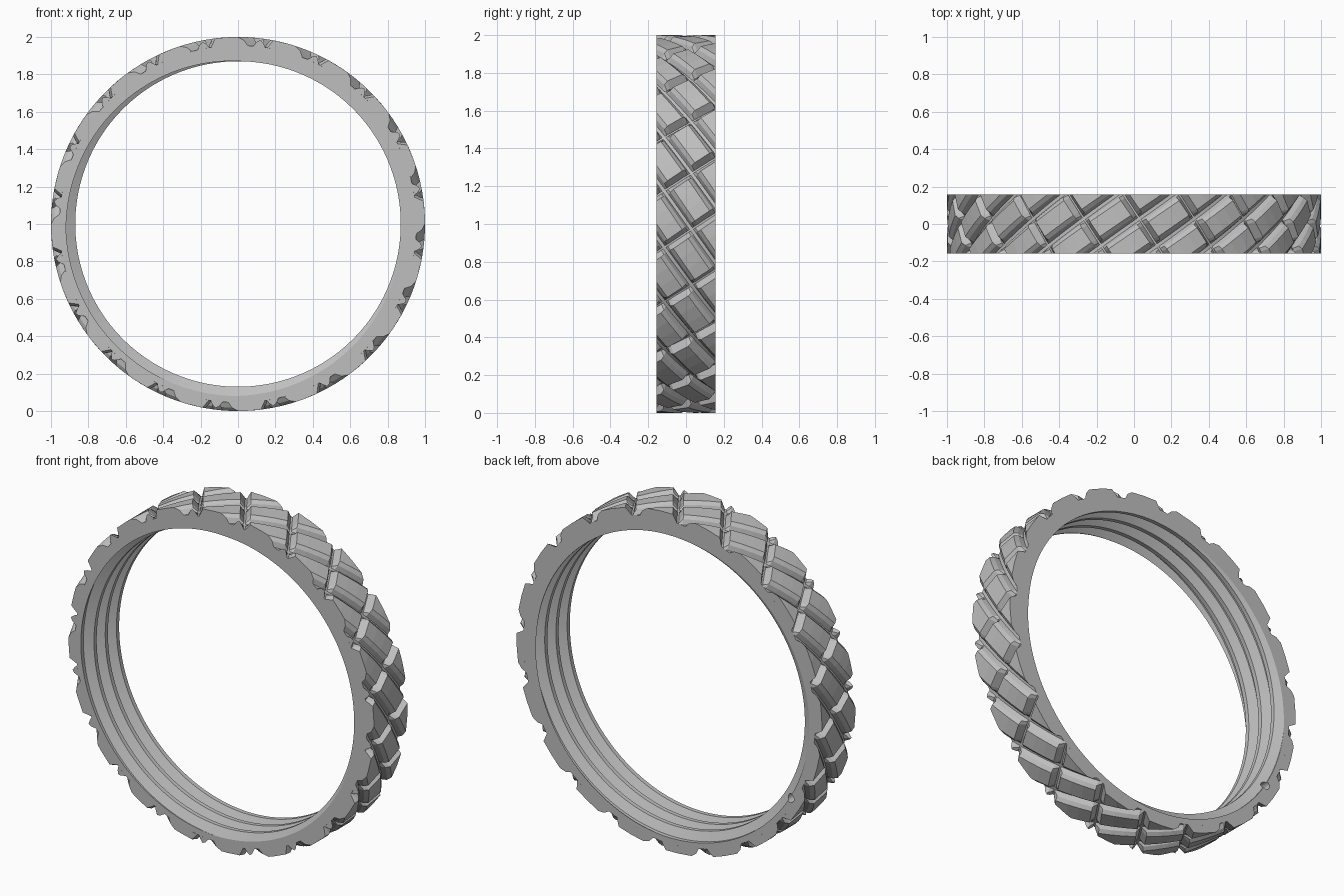
import bpy, bmesh, math

if "Cube" in bpy.data.objects:
    bpy.data.objects.remove(bpy.data.objects["Cube"], do_unlink=True)

H = 0.157            # half width of the ring
FLOOR = 0.955        # radius of the groove floor
COUNT = 20           # tread blocks around
A = math.tau / COUNT

grey = bpy.data.materials.new("light_grey")
grey.use_nodes = True
grey.diffuse_color = (0.52, 0.52, 0.52, 1)
grey.node_tree.nodes["Principled BSDF"].inputs["Base Color"].default_value = (0.52, 0.52, 0.52, 1)


def wrap(theta, y, r):
    return (r * math.cos(theta), y, 1 + r * math.sin(theta))


def finish(bm, name):
    bmesh.ops.recalc_face_normals(bm, faces=bm.faces)
    mesh = bpy.data.meshes.new(name)
    bm.to_mesh(mesh)
    bm.free()
    mesh.materials.append(grey)
    ob = bpy.data.objects.new(name, mesh)
    bpy.context.collection.objects.link(ob)
    return ob


# Ring body with a helical thread inside
PITCH, CREST, ROOT = 0.105, 0.87, 0.92
STEPS = 160


def thread_radius(t):
    d = abs(t - round(t))
    return CREST + (ROOT - CREST) * min(1, max(0, (d - 0.12) / 0.26))


bm = bmesh.new()
columns = []
for k in range(STEPS + 1):
    phi = math.tau * k / STEPS
    theta = phi + math.pi / 4
    shift = -H - PITCH * phi / math.tau
    loop = [(-H, FLOOR), (H, FLOOR)]
    for n in range(6, -2, -1):
        for off in (0.62, 0.38, 0.12, -0.12):
            y = min(H, max(-H, (n + off) * PITCH + shift))
            loop.append((y, thread_radius((y - shift) / PITCH)))
    columns.append([bm.verts.new(wrap(theta, y, r)) for y, r in loop])
rows = len(columns[0])
for c0, c1 in zip(columns, columns[1:]):
    for i in range(rows):
        j = (i + 1) % rows
        bm.faces.new((c0[i], c0[j], c1[j], c1[i]))
bmesh.ops.remove_doubles(bm, verts=bm.verts, dist=1e-5)
bmesh.ops.dissolve_degenerate(bm, dist=1e-5, edges=bm.edges)
body = finish(bm, "ring_body")

# Small blind hole in the back face
ang = math.radians(211)
bpy.ops.mesh.primitive_cylinder_add(vertices=24, radius=0.024, depth=0.12,
                                    location=wrap(ang, H, 0.925),
                                    rotation=(math.pi / 2, 0, 0))
cutter = bpy.context.object
cutter.name = "hole_cutter"
cutter.hide_render = True
cutter.data.materials.append(grey)
mod = body.modifiers.new("hole", 'BOOLEAN')
mod.operation = 'DIFFERENCE'
mod.object = cutter
bpy.ops.object.select_all(action='DESELECT')
body.select_set(True)
bpy.context.view_layer.objects.active = body
bpy.ops.object.modifier_apply(modifier=mod.name)
bpy.data.objects.remove(cutter, do_unlink=True)
bpy.ops.object.shade_smooth_by_angle(angle=math.radians(20))

# Tread blocks: laid out flat as (angle, y, height), trimmed, then wrapped
ROW = 0.145                       # y step between neighbouring blocks
CROSS = (0.10, ROW)               # step along a cross groove
MAIN = (0.10 - A, ROW)            # step along a main groove
PROFILE = [(-0.45, 0), (-0.38, 0.028), (-0.27, 0.045),
           (0.27, 0.045), (0.38, 0.028), (0.45, 0)]
STATIONS = [(-0.48, 0.06), (-0.39, 1), (-0.13, 1), (0.13, 1), (0.39, 1), (0.48, 0.06)]


def add_block(bm, ct, cy):
    rings = []
    for u, scale in STATIONS:
        rings.append([bm.verts.new((ct + u * MAIN[0] + v * CROSS[0],
                                    cy + u * MAIN[1] + v * CROSS[1],
                                    h * scale)) for v, h in PROFILE])
    n = len(PROFILE)
    for r0, r1 in zip(rings, rings[1:]):
        for i in range(n):
            j = (i + 1) % n
            bm.faces.new((r0[i], r0[j], r1[j], r1[i]))
    bm.faces.new(rings[0])
    bm.faces.new(rings[-1])


bm = bmesh.new()
slope_cross = CROSS[0] / ROW
for i in range(COUNT):
    for j in range(-3, 4):
        # block centre, from the cross groove and main groove offsets
        y = (0.17 + 0.05 - A / 2 + j * A) * ROW / A
        add_block(bm, -0.05 + A / 2 + i * A + slope_cross * y, y)
for side in (-1, 1):
    cut = bmesh.ops.bisect_plane(bm, geom=bm.verts[:] + bm.edges[:] + bm.faces[:],
                                 plane_co=(0, side * H, 0), plane_no=(0, side, 0),
                                 clear_outer=True)
    edges = [e for e in cut["geom_cut"] if isinstance(e, bmesh.types.BMEdge)]
    bmesh.ops.holes_fill(bm, edges=edges, sides=0)
for v in bm.verts:
    v.co = wrap(v.co.x, v.co.y, FLOOR + v.co.z)
finish(bm, "tread_blocks")
